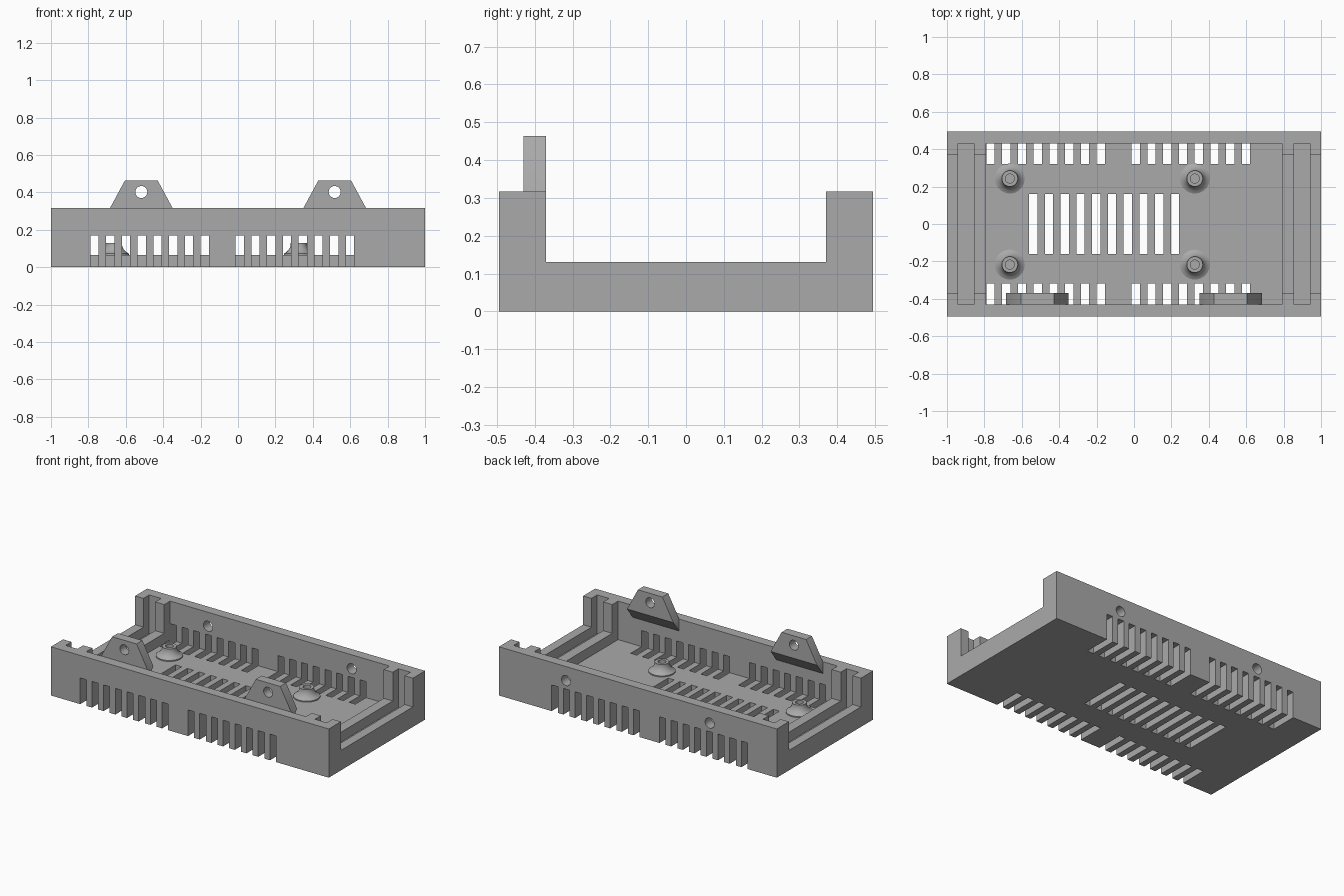
import bpy
import bmesh
import math
from mathutils import Matrix, Vector

if "Cube" in bpy.data.objects:
    bpy.data.objects.remove(bpy.data.objects["Cube"], do_unlink=True)

grey = bpy.data.materials.new("plain grey")
grey.use_nodes = True
grey.diffuse_color = (0.4, 0.4, 0.4, 1)
grey.node_tree.nodes["Principled BSDF"].inputs["Base Color"].default_value = (0.4, 0.4, 0.4, 1)


def add_object(name, bm):
    bmesh.ops.recalc_face_normals(bm, faces=bm.faces)
    mesh = bpy.data.meshes.new(name)
    bm.to_mesh(mesh)
    bm.free()
    mesh.materials.append(grey)
    obj = bpy.data.objects.new(name, mesh)
    bpy.context.collection.objects.link(obj)
    return obj


def boxes(name, ranges):
    """One object from boxes given as (x0, x1, y0, y1, z0, z1)."""
    bm = bmesh.new()
    for x0, x1, y0, y1, z0, z1 in ranges:
        place = Matrix.Translation(((x0 + x1) / 2, (y0 + y1) / 2, (z0 + z1) / 2))
        size = Matrix.Diagonal((x1 - x0, y1 - y0, z1 - z0, 1))
        bmesh.ops.create_cube(bm, size=1, matrix=place @ size)
    return add_object(name, bm)


def rods(name, centres, radius, length):
    """Cylinders along y, for drilling holes."""
    bm = bmesh.new()
    for c in centres:
        m = Matrix.Translation(c) @ Matrix.Rotation(math.pi / 2, 4, 'X')
        bmesh.ops.create_cone(bm, cap_ends=True, segments=32, radius1=radius,
                              radius2=radius, depth=length, matrix=m)
    return add_object(name, bm)


def cut(obj, cutter):
    cutter.hide_render = True
    mod = obj.modifiers.new("cut", 'BOOLEAN')
    mod.operation = 'DIFFERENCE'
    mod.solver = 'EXACT'
    mod.object = cutter
    bpy.context.view_layer.objects.active = obj
    bpy.ops.object.modifier_apply(modifier=mod.name)
    bpy.data.objects.remove(cutter, do_unlink=True)


def smooth(obj):
    bpy.ops.object.select_all(action='DESELECT')
    obj.select_set(True)
    bpy.context.view_layer.objects.active = obj
    bpy.ops.object.shade_smooth_by_angle(angle=math.radians(35))


FLOOR, RIM, INNER = 0.066, 0.317, 0.43
PITCH, SLOT = 0.0842, 0.044
TAB_X = 0.517

# Tray body: open box, end openings and end panel grooves
tray = boxes("tray_body", [(-1, 1, -0.495, 0.495, 0, RIM)])
cut(tray, boxes("cavity", [(-0.79, 0.79, -INNER, INNER, FLOOR, 1)]))
cut(tray, boxes("panel_grooves", [(-0.94, -0.855, -INNER, INNER, FLOOR, 1),
                                  (0.855, 0.94, -INNER, INNER, FLOOR, 1)]))
cut(tray, boxes("end_opening", [(-2, 2, -0.37, 0.37, 0.13, 1)]))

# Vent slots wrapping from the side walls into the floor
starts = [s + i * PITCH for s in (-0.789, -0.013) for i in range(8)]
for y0, y1 in ((-0.6, -0.317), (0.32, 0.6)):
    cut(tray, boxes("side_slots", [(x, x + SLOT, y0, y1, -0.1, 0.17) for x in starts]))

# Vent slots in the middle of the floor
cut(tray, boxes("floor_slots", [(-0.561 + i * PITCH, -0.561 + i * PITCH + SLOT,
                                 -0.16, 0.16, -0.1, 0.1) for i in range(10)]))

# Screw holes in the back wall
cut(tray, rods("wall_holes", [(s * TAB_X, 0.46, 0.226) for s in (-1, 1)], 0.033, 0.3))
smooth(tray)

# Mounting tabs on the front wall, with a sloped underside
for side, label in ((1, "left"), (-1, "right")):
    bm = bmesh.new()
    for s in (-1, 1):
        for y, z, half in ((-0.43, 0.463, 0.088), (-0.37, 0.463, 0.088),
                           (-0.43, RIM, 0.167), (-0.37, RIM, 0.167),
                           (-0.43, 0.24, 0.167)):
            bm.verts.new(Vector((side * TAB_X + s * half, y, z)))
    bmesh.ops.convex_hull(bm, input=bm.verts)
    bmesh.ops.dissolve_limit(bm, angle_limit=0.02, verts=bm.verts, edges=bm.edges)
    tab = add_object("mounting_tab_" + label, bm)
    cut(tab, rods("tab_hole", [(side * TAB_X, -0.4, 0.402)], 0.032, 0.3))
    smooth(tab)

# Flared screw posts: a profile spun around z
profile = [(0.08, FLOOR - 0.002), (0.08, 0.073), (0.067, 0.08), (0.056, 0.091),
           (0.048, 0.104), (0.043, 0.12), (0.043, 0.13), (0.024, 0.13),
           (0.024, FLOOR + 0.002), (0, FLOOR + 0.002)]
for x in (-0.664, 0.325):
    for y in (-0.217, 0.243):
        bm = bmesh.new()
        verts = [bm.verts.new((r, 0, z)) for r, z in profile]
        edges = [bm.edges.new(pair) for pair in zip(verts, verts[1:])]
        bmesh.ops.spin(bm, geom=verts + edges, cent=(0, 0, 0), axis=(0, 0, 1),
                       angle=math.tau, steps=32)
        bmesh.ops.remove_doubles(bm, verts=bm.verts, dist=0.0005)
        bmesh.ops.translate(bm, verts=bm.verts, vec=(x, y, 0))
        smooth(add_object("screw_post", bm))
